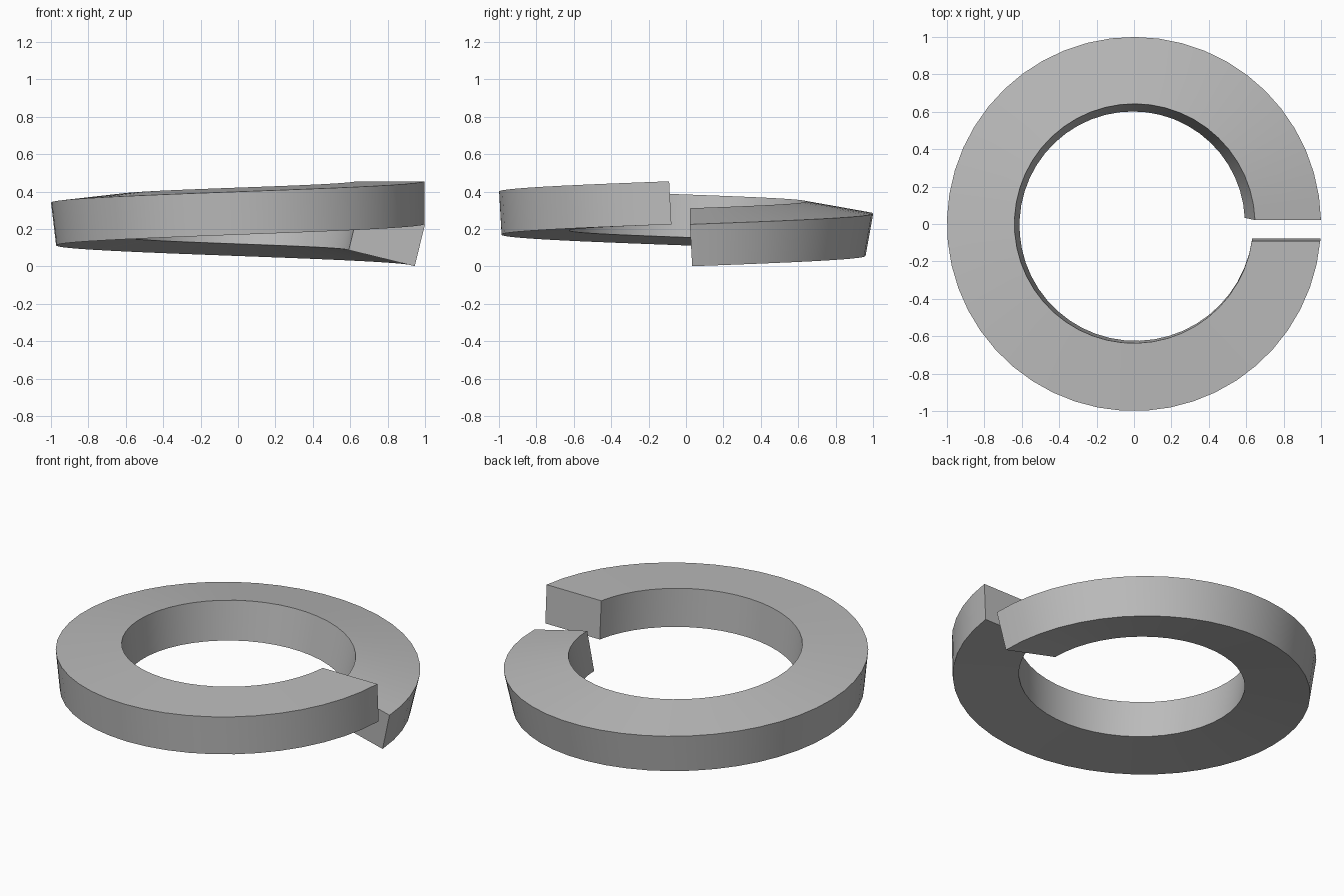
import bpy, bmesh, math

if "Cube" in bpy.data.objects:
    bpy.data.objects.remove(bpy.data.objects["Cube"], do_unlink=True)

SEGMENTS = 48
WIDTH, HEIGHT = 0.363, 0.23
START_Y, END_Y, LEAN = 0.021, -0.09, 0.012
START_TILT = math.radians(13.7)

# One flat colour
steel = bpy.data.materials.new("plain grey steel")
steel.use_nodes = True
grey = (0.5, 0.5, 0.5, 1)
steel.diffuse_color = grey
steel.node_tree.nodes["Principled BSDF"].inputs["Base Color"].default_value = grey


def section(u):
    """Corners of the rectangular section at fraction u along the coil."""
    tilt = START_TILT * (1 - u)
    top = 0.225 + 0.23 * u
    c, s = math.cos(tilt), math.sin(tilt)
    corners = []
    for across, down in ((0, 0), (1, 0), (1, 1), (0, 1)):
        r = 1 - across * WIDTH * c - down * HEIGHT * s
        z = top + across * WIDTH * s - down * HEIGHT * c
        # Ends are cut parallel to the radius through the gap
        first = math.asin((START_Y + LEAN * down) / r)
        last = math.tau + math.asin((END_Y + LEAN * down) / r)
        a = first + (last - first) * u
        corners.append((r * math.cos(a), r * math.sin(a), z))
    return corners


# Split ring: sweep the twisting section along a rising turn
bm = bmesh.new()
rings = [[bm.verts.new(p) for p in section(i / SEGMENTS)] for i in range(SEGMENTS + 1)]
for a, b in zip(rings, rings[1:]):
    for k in range(4):
        n = (k + 1) % 4
        bm.faces.new((a[k], a[n], b[n], b[k]))
bm.faces.new(rings[0])
bm.faces.new(rings[-1])
bmesh.ops.recalc_face_normals(bm, faces=bm.faces)

mesh = bpy.data.meshes.new("split_ring")
bm.to_mesh(mesh)
bm.free()
mesh.materials.append(steel)
ring = bpy.data.objects.new("split_ring", mesh)
bpy.context.collection.objects.link(ring)

# Smooth walls, crisp rims
bpy.ops.object.select_all(action='DESELECT')
ring.select_set(True)
bpy.context.view_layer.objects.active = ring
bpy.ops.object.shade_smooth_by_angle(angle=math.radians(30))
